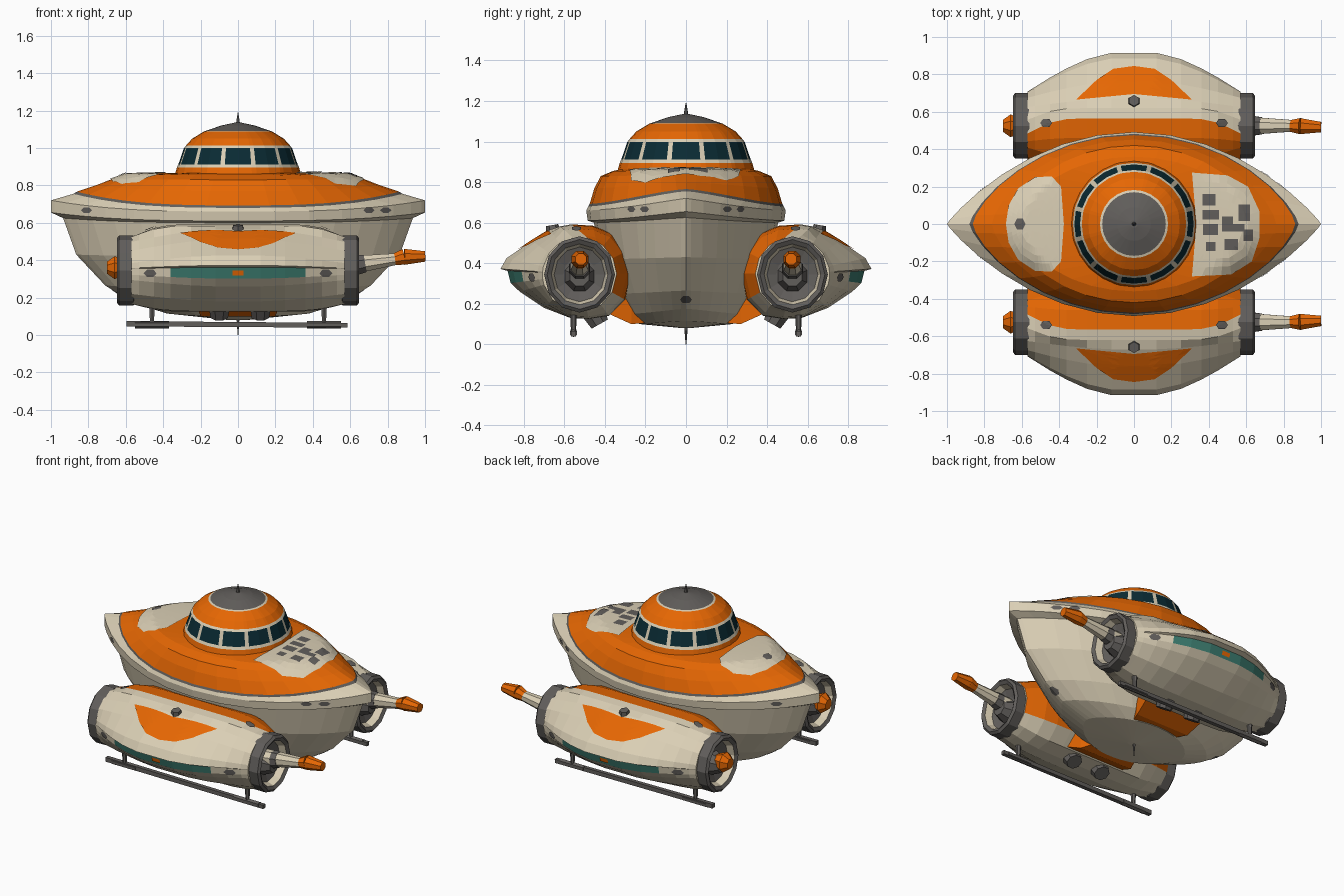
import bpy, bmesh, math
from mathutils import Vector
from mathutils.bvhtree import BVHTree

if "Cube" in bpy.data.objects:
    bpy.data.objects.remove(bpy.data.objects["Cube"])

COLOURS = {"cream": (.70, .62, .46), "orange": (.79, .135, .001), "grey": (.12, .112, .105),
           "window_dark": (.003, .024, .034), "teal": (.045, .2, .16)}
CREAM, ORANGE, GREY, WINDOW, TEAL = range(5)
MATS = []
for n, c in COLOURS.items():
    m = bpy.data.materials.new(n)
    m.diffuse_color = (*c, 1)
    m.use_nodes = True
    m.node_tree.nodes["Principled BSDF"].inputs["Base Color"].default_value = m.diffuse_color
    MATS.append(m)


def make(name, verts, faces, mats, fix=True):
    bm = bmesh.new()
    vs = [bm.verts.new(v) for v in verts]
    for f, m in zip(faces, mats):
        bm.faces.new([vs[i] for i in f]).material_index = m
    if fix:
        bmesh.ops.recalc_face_normals(bm, faces=bm.faces)
    me = bpy.data.meshes.new(name)
    bm.to_mesh(me)
    bm.free()
    for m in MATS:
        me.materials.append(m)
    ob = bpy.data.objects.new(name, me)
    bpy.context.collection.objects.link(ob)
    return ob


def loft(name, rings, rule, caps=True):
    """Skin rings of equal length; rule(i, j, centre) gives the colour of each face."""
    n = len(rings[0])
    verts = [Vector(p) for r in rings for p in r]
    faces, mats = [], []
    for i in range(len(rings) - 1):
        for j in range(n):
            k = (j + 1) % n
            f = (i * n + j, i * n + k, (i + 1) * n + k, (i + 1) * n + j)
            faces.append(f)
            mats.append(rule(i, j, sum((verts[q] for q in f), Vector()) / 4))
    if caps:
        for i, r in ((0, 0), (len(rings) - 1, len(rings) - 2)):
            faces.append(tuple(i * n + j for j in range(n)))
            mats.append(rule(r, 0, verts[i * n]))
    return make(name, verts, faces, mats)


def rod(name, p0, p1, r0, r1, mat, n=8):
    p0, p1 = Vector(p0), Vector(p1)
    q = (p1 - p0).to_track_quat('Z', 'Y')
    ring = lambda p, r: [p + q @ Vector((r * math.cos(a), r * math.sin(a), 0))
                         for a in (2 * math.pi * (j + .5) / n for j in range(n))]
    return loft(name, [ring(p0, r0), ring(p1, r1)], lambda i, j, c: mat)


def bvh(ob):
    return BVHTree.FromPolygons([v.co for v in ob.data.vertices],
                                [tuple(p.vertices) for p in ob.data.polygons])


def plate(name, outline, tree, axis, s, mat, lift=.006, steps=6):
    """Thin painted panel dropped onto a surface along an axis."""
    put = {'x': lambda a, b: Vector((3 * s, a, b)), 'y': lambda a, b: Vector((a, 3 * s, b)),
           'z': lambda a, b: Vector((a, b, 3 * s))}[axis]
    d = put(0, 0).normalized() * -1
    m = len(outline)
    pts = []
    for i in range(m):
        a, b = Vector(outline[i]), Vector(outline[(i + 1) % m])
        pts += [a.lerp(b, t / 4) for t in range(4)]
    cen = sum(pts, Vector((0, 0))) / len(pts)
    n, verts, ok = len(pts), [], []
    for k in range(steps + 1):
        for p in pts:
            q = cen.lerp(p, max(k / steps, .02))
            hit = tree.ray_cast(put(q.x, q.y), d)[0]
            ok.append(hit is not None)
            verts.append((hit if hit else put(q.x, q.y)) - d * lift)
    faces = [tuple(range(n))] + [(k * n + j, k * n + (j + 1) % n, (k + 1) * n + (j + 1) % n, (k + 1) * n + j)
                                 for k in range(steps) for j in range(n)]
    faces = [f for f in faces if all(ok[i] for i in f)]
    ob = make(name, verts, faces, [mat] * len(faces), False)
    if ob.data.polygons and ob.data.polygons[0].normal.dot(d) > 0:
        ob.data.flip_normals()
    return ob


def hexagon(x, y, r, ry=None):
    return [(x + r * math.cos(a), y + (ry or r) * math.sin(a)) for a in (math.pi * k / 3 for k in range(6))]


# Hull and deck: lens-shaped rings (mid z, tip z, half length, half width, roundness power)
HULL = [(.08, .08, .05, .02, 1), (.1, .115, .38, .23, 1.3), (.15, .175, .57, .28, 1.5), (.25, .265, .71, .34, 1.6),
        (.42, .43, .865, .41, 1.7), (.6, .625, .935, .455, 1.8), (.61, .655, 1, .485, 1.8), (.66, .72, 1, .492, 1.8),
        (.68, .755, .88, .482, 1.5), (.693, .766, .862, .475, 1.42), (.77, .80, .76, .452, 1.35),
        (.83, .835, .67, .42, 1.25), (.855, .86, .6, .36, 1.1), (.868, .868, .3, .3, 1)]


def lens(zm, ze, L, W, p, n=32):
    out = []
    for j in range(n):
        a = 2 * math.pi * j / n
        c, s = math.cos(a), math.sin(a)
        out.append((L * c, math.copysign(W * abs(s) ** p, s) if abs(s) > 1e-6 else 0,
                    zm + (ze - zm) * abs(c) ** 3))
    return out


hull = loft("hull", [lens(*h) for h in HULL], lambda i, j, c: CREAM if i < 8 else GREY if i == 8 else ORANGE)
hull_tree = bvh(hull)

# Deck panels and their small fittings
plate("aft_deck_panel", [(-.44, .255), (-.39, .2), (-.375, 0), (-.39, -.2), (-.44, -.255), (-.53, -.25),
                         (-.62, -.19), (-.67, -.1), (-.685, 0), (-.67, .1), (-.62, .19), (-.53, .25)],
      hull_tree, 'z', 1, CREAM)
plate("fore_deck_panel", [(.31, .275), (.5, .26), (.61, .2), (.67, .07), (.67, -.08), (.63, -.2), (.52, -.27),
                          (.31, -.28), (.325, -.1), (.325, .1)], hull_tree, 'z', 1, CREAM)
plate("aft_deck_hatch", hexagon(-.61, 0, .03, .035), hull_tree, 'z', 1, GREY, .009, 2)
for x, y, a, b in [(.40, .13, .035, .03), (.41, .05, .045, .025), (.41, -.03, .04, .03), (.50, .0, .03, .04),
                   (.41, -.12, .025, .025), (.52, -.11, .035, .03), (.59, .06, .03, .045), (.61, -.06, .025, .03),
                   (.56, -.02, .03, .02)]:
    plate("deck_fitting", [(x - a, y - b), (x + a, y - b), (x + a, y + b), (x - a, y + b)],
          hull_tree, 'z', 1, GREY, .009, 2)
for s in (1, -1):
    plate("bow_port", hexagon(0, .22, .03, .02), hull_tree, 'x', s, GREY, .004, 2)
    for x in (-.81, .7, .79):
        plate("rim_port", hexagon(x, .667, .03, .016), hull_tree, 'y', s, GREY, .004, 2)

# Cabin dome: windows are cut between cream posts
DOME = [(.84, .342, ORANGE), (.895, .327, CREAM), (.912, .319, WINDOW), (.999, .289, CREAM), (1.012, .279, ORANGE),
        (1.05, .245, ORANGE), (1.088, .182, CREAM), (1.092, .17, GREY), (1.12, .09, GREY), (1.135, .02, GREY)]
ANG = [math.radians(30 * k + d) for k in range(12) for d in (-12.8, 0, 12.8)]
loft("cabin_dome", [[(r * math.cos(a), r * math.sin(a), z) for a in ANG] for z, r, _ in DOME],
     lambda i, j, c: CREAM if DOME[i][2] == WINDOW and j % 3 == 2 else DOME[i][2])
rod("roof_antenna", (0, 0, 1.12), (0, 0, 1.19), .014, .002, GREY, 6)
rod("keel_antenna", (0, 0, .1), (0, 0, 0), .01, .002, GREY, 6)

# Nacelle section (y, z) at mid length; it blends to a circle at the ends
CY, CZ, CR = .525, .345, .183
SECTION = [(.915, .372), (.885, .425), (.76, .51), (.67, .565), (.62, .582), (.565, .592), (.46, .585),
           (.36, .545), (.29, .46), (.27, .35), (.30, .22), (.38, .14), (.48, .125), (.57, .13), (.70, .18),
           (.82, .26), (.865, .302), (.88, .362)]
END_ANGLE = {4: 80, 5: 103, 6: 117}
STATIONS = [(0, 1), (.12, 1), (.25, .84), (.36, .6), (.45, .36), (.53, .12), (.57, 0)]
STATIONS = [(-x, w) for x, w in STATIONS[:0:-1]] + STATIONS


def section(x, w, s):
    out = []
    for k, (y, z) in enumerate(SECTION):
        a = math.radians(END_ANGLE[k]) if k in END_ANGLE else math.atan2(z - CZ, y - CY)
        cy, cz = CY + CR * math.cos(a), CZ + CR * math.sin(a)
        u = min(1, w + .35 * min(1, w * 3)) if 4 <= k <= 13 else w
        out.append((x, s * (cy + (y - cy) * u), cz + (z - cz) * u))
    return out


def nacelle_rule(i, j, c):
    if 5 <= j <= 9:
        return ORANGE
    return TEAL if j == 16 and abs(c.x) < .36 else CREAM


for s in (1, -1):
    nac = loft("nacelle", [section(x, w, s) for x, w in STATIONS], nacelle_rule)
    tree = bvh(nac)
    plate("nacelle_top_panel", [(-.31, s * .665), (0, s * .695), (.31, s * .665), (.2, s * .77), (.11, s * .83),
                                (0, s * .845), (-.11, s * .83), (-.2, s * .77)], tree, 'z', 1, ORANGE)
    for x in (-.47, .47):
        plate("nacelle_cap", hexagon(x, s * .54, .032, .026), tree, 'z', 1, GREY, .009, 2)
        plate("nacelle_side_port", hexagon(x, .33, .035, .022), tree, 'y', s, GREY, .005, 2)
    plate("slot_lamp", [(-.03, .318), (.03, .318), (.03, .345), (-.03, .345)], tree, 'y', s, ORANGE, .006, 2)
    rod("nacelle_knob", (0, s * .65, .53), (0, s * .66, .588), .04, .03, GREY, 6)

    # Engine rings at both ends, with recessed face and hub
    for e in (1, -1):
        prof = [(.545, .165), (.56, .188), (.635, .188), (.648, .172), (.635, .15), (.59, .135), (.575, .085)]
        loft("engine_ring", [[(e * x, s * CY + .93 * r * math.cos(a), CZ + r * math.sin(a))
                              for a in (math.pi * k / 6 for k in range(12))] for x, r in prof],
             lambda i, j, c: CREAM if i == 4 else GREY)
        rod("engine_hub", (e * .57, s * CY, CZ - .01), (e * .64, s * CY, CZ - .01), .08, .05, GREY)
    # Long fore boom and short aft nozzle
    rod("fore_boom", (.58, s * CY, .37), (.84, s * CY, .405), .055, .034, CREAM)
    rod("boom_collar", (.64, s * CY, .375), (.68, s * CY, .382), .056, .05, GREY)
    rod("boom_tip", (.8, s * CY, .395), (.89, s * .523, .418), .025, .046, ORANGE)
    rod("boom_tip_end", (.89, s * .523, .418), (1, s * .518, .42), .046, .03, ORANGE)
    rod("aft_nozzle", (-.6, s * CY, .36), (-.66, s * CY, .36), .04, .066, ORANGE)
    rod("aft_nozzle_end", (-.66, s * CY, .36), (-.7, s * CY, .36), .066, .035, ORANGE)

    # Pylon joining nacelle to hull
    loft("pylon", [[(-w, s * y, z0), (w, s * y, z0), (w * 1.1, s * y, z1), (-w * 1.1, s * y, z1)]
                   for y, z0, z1, w in ((.2, .105, .4, .17), (.27, .10, .45, .2), (.38, .15, .5, .22))],
         lambda i, j, c: ORANGE)
    # Inward-facing belly thrusters
    for x in (-.1, .12):
        rod("belly_thruster", (x, s * .47, .18), (x, s * .425, .1), .065, .05, GREY)

    # Landing skid
    rod("skid_bar", (-.595, s * .555, .06), (.585, s * .555, .052), .02, .018, GREY, 4)
    for x in (-.46, .46):
        rod("skid_post", (x, s * .555, .06), (x, s * .555, .17), .012, .018, GREY, 6)
        rod("skid_foot", (x - .09, s * .555, .055), (x + .09, s * .555, .055), .019, .019, GREY, 6)
